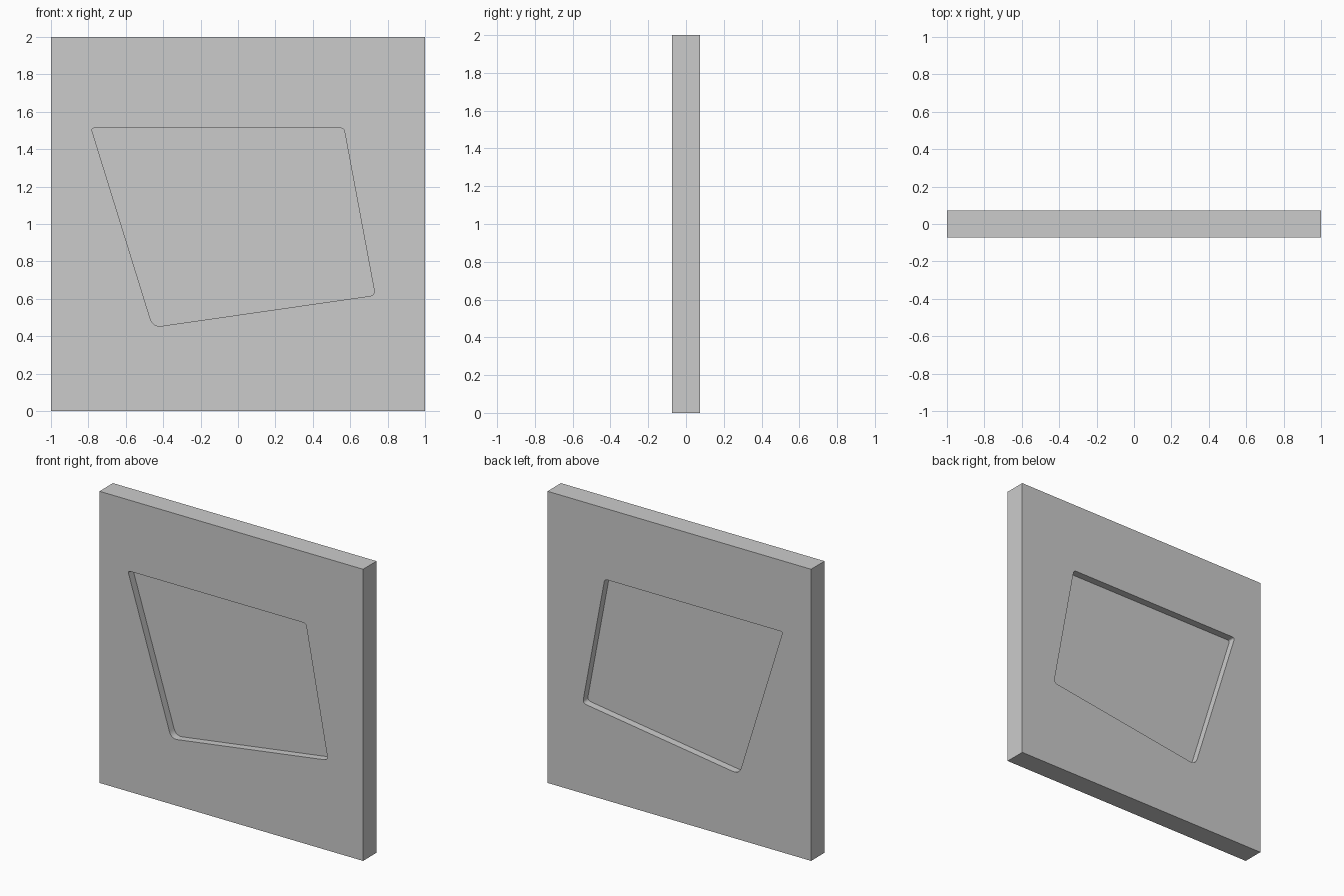
import bpy
import math
from mathutils import Vector

if "Cube" in bpy.data.objects:
    bpy.data.objects.remove(bpy.data.objects["Cube"])

HALF_DEPTH = 0.073     # half thickness of the slab
HALF_PANE = 0.022      # half thickness of the pane left inside the opening
ARC_STEPS = 8


def rounded(corners):
    """Outline from (x, z, tangent length) corners with curved tips."""
    pts = [Vector((x, z)) for x, z, _ in corners]
    out = []
    for i, p in enumerate(pts):
        t = corners[i][2]
        a = p + (pts[i - 1] - p).normalized() * t
        b = p + (pts[(i + 1) % len(pts)] - p).normalized() * t
        for s in range(ARC_STEPS + 1):
            u = s / ARC_STEPS
            out.append(a * (1 - u) ** 2 + p * 2 * u * (1 - u) + b * u * u)
    return out


def extruded(name, outlines, half):
    """Fill outlines (later ones are holes), extrude along y, make a mesh."""
    curve = bpy.data.curves.new(name, 'CURVE')
    curve.dimensions = '2D'
    curve.fill_mode = 'BOTH'
    curve.extrude = half
    for outline in outlines:
        spline = curve.splines.new('POLY')
        spline.points.add(len(outline) - 1)
        for point, (x, z) in zip(spline.points, outline):
            point.co = (x, z, 0, 1)
        spline.use_cyclic_u = True
    obj = bpy.data.objects.new(name, curve)
    bpy.context.collection.objects.link(obj)
    obj.rotation_euler.x = math.pi / 2
    bpy.ops.object.select_all(action='DESELECT')
    obj.select_set(True)
    bpy.context.view_layer.objects.active = obj
    bpy.ops.object.convert(target='MESH')
    bpy.ops.object.transform_apply(location=False, rotation=True, scale=False)
    # Weld the caps to the sides
    bpy.ops.object.mode_set(mode='EDIT')
    bpy.ops.mesh.select_all(action='SELECT')
    bpy.ops.mesh.remove_doubles(threshold=0.0001)
    bpy.ops.mesh.normals_make_consistent(inside=False)
    bpy.ops.object.mode_set(mode='OBJECT')
    bpy.ops.object.shade_smooth_by_angle(angle=math.radians(30))


# Slanted four-sided opening
opening = rounded([(-0.785, 1.513, 0.02), (-0.455, 0.448, 0.05),
                   (0.733, 0.619, 0.03), (0.566, 1.513, 0.02)])
square = [(-1, 0), (1, 0), (1, 2), (-1, 2)]

# Wall slab with the opening cut through
extruded("wall_panel", [square, opening], HALF_DEPTH)

# Pane set back from both faces
extruded("window_pane", [opening], HALF_PANE)
